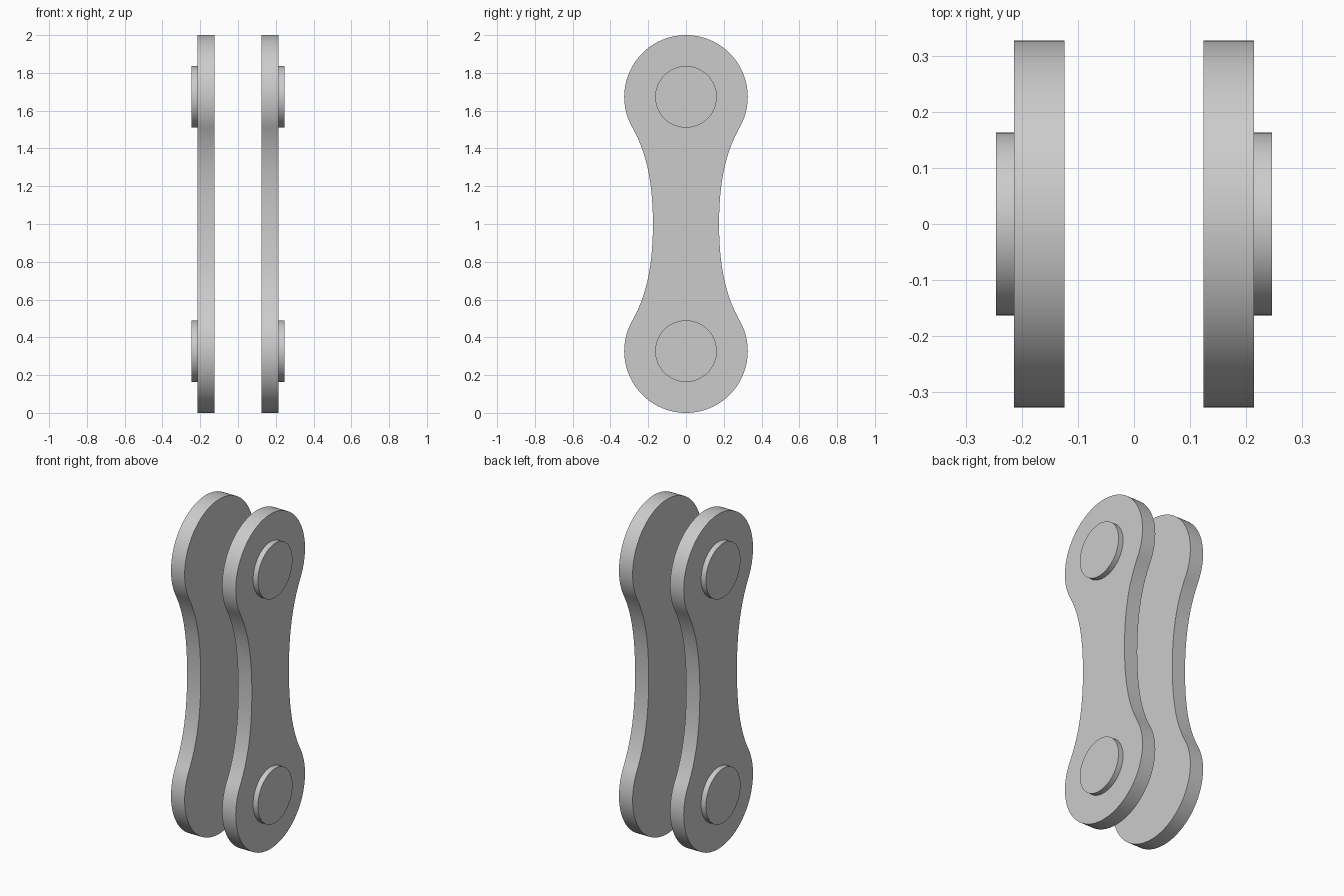
import bpy, bmesh, math
from mathutils import Vector
from mathutils.geometry import interpolate_bezier

if "Cube" in bpy.data.objects:
    bpy.data.objects.remove(bpy.data.objects["Cube"])

R, ZC, WAIST = 0.327, 0.673, 0.175   # lobe radius, lobe offset from middle, half waist
PIN_R = 0.163
PHI = math.radians(-29.5)            # where the lobe meets the waist curve


def plate_profile():
    """Closed (y, z) outline: one quarter, mirrored twice."""
    end = Vector((R * math.cos(PHI), ZC + R * math.sin(PHI), 0))
    tangent = Vector((math.sin(PHI), -math.cos(PHI), 0))
    waist = interpolate_bezier(Vector((WAIST, 0, 0)), Vector((WAIST, 0.25, 0)),
                               end + tangent * 0.13, end, 20)
    quarter = [(p.x, p.y) for p in waist]
    n = 36
    for i in range(1, n + 1):
        a = PHI + (math.pi / 2 - PHI) * i / n
        quarter.append((R * math.cos(a), ZC + R * math.sin(a)))
    quarter[-1] = (0, ZC + R)
    upper = quarter + [(-y, z) for y, z in reversed(quarter[:-1])]
    lower = [(-y, -z) for y, z in upper[1:-1]]
    return [(y, z + 1) for y, z in upper + lower]


def circle_profile(z, r, n=64):
    return [(r * math.cos(2 * math.pi * i / n), z + r * math.sin(2 * math.pi * i / n))
            for i in range(n)]


def extrude_x(name, outline, x0, x1):
    """Solid from a (y, z) outline between two x positions."""
    bm = bmesh.new()
    face = bm.faces.new([bm.verts.new((x0, y, z)) for y, z in outline])
    new = bmesh.ops.extrude_face_region(bm, geom=[face])["geom"]
    bmesh.ops.translate(bm, vec=(x1 - x0, 0, 0),
                        verts=[v for v in new if isinstance(v, bmesh.types.BMVert)])
    bmesh.ops.recalc_face_normals(bm, faces=bm.faces)
    mesh = bpy.data.meshes.new(name)
    bm.to_mesh(mesh)
    bm.free()
    obj = bpy.data.objects.new(name, mesh)
    bpy.context.collection.objects.link(obj)
    bpy.ops.object.select_all(action='DESELECT')
    obj.select_set(True)
    bpy.context.view_layer.objects.active = obj
    bpy.ops.object.shade_smooth_by_angle(angle=math.radians(30))


# Two side plates, each with a pin head at both ends on the outer face
for side, s in (("left", -1), ("right", 1)):
    extrude_x(f"{side}_plate", plate_profile(), s * 0.124, s * 0.214)
    for end, z in (("lower", 1 - ZC), ("upper", 1 + ZC)):
        extrude_x(f"{side}_{end}_pin_head", circle_profile(z, PIN_R), s * 0.214, s * 0.246)
